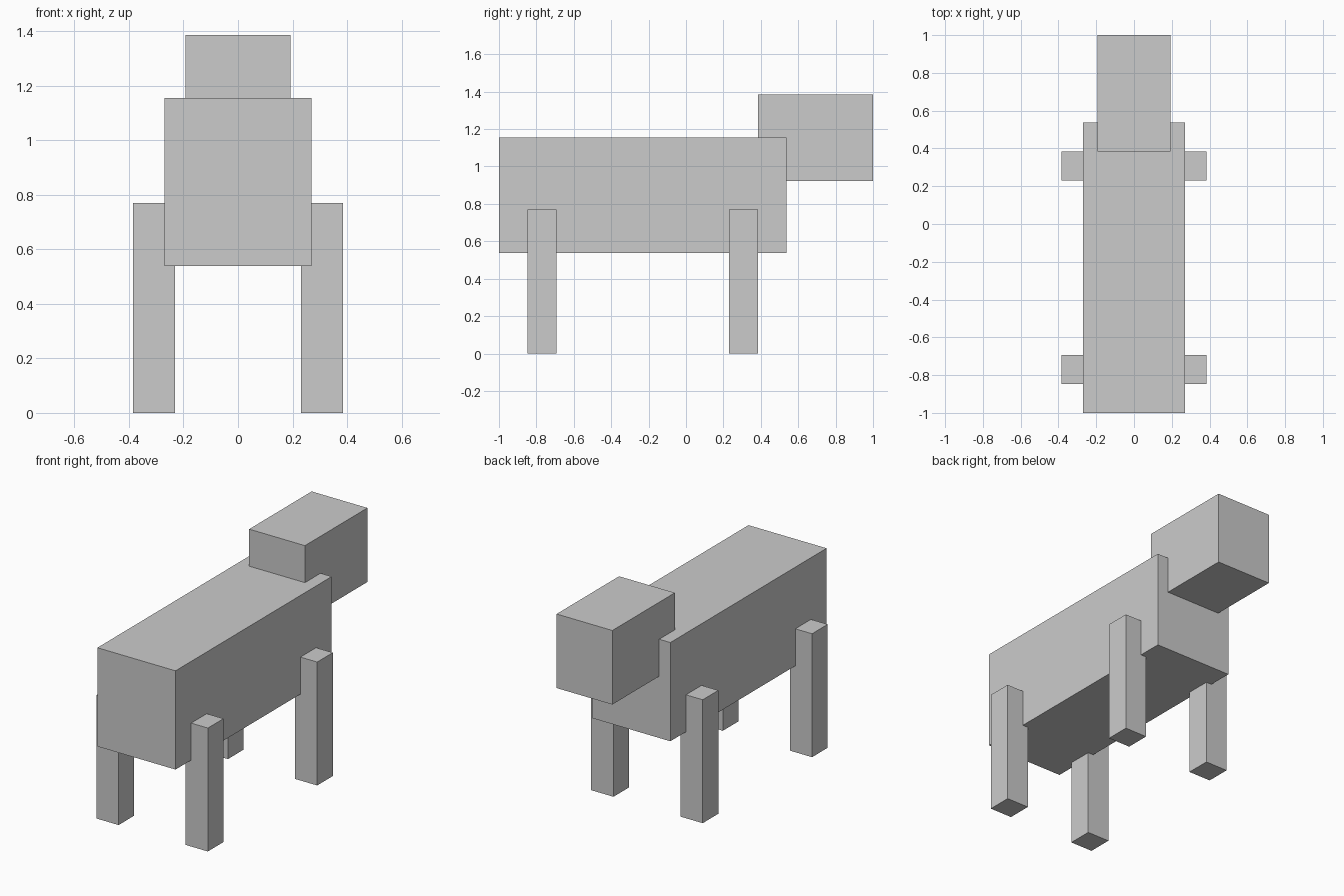
import bpy

if "Cube" in bpy.data.objects:
    bpy.data.objects.remove(bpy.data.objects["Cube"])

U = 2 / 26  # grid unit: the model is 26 units long

grey = bpy.data.materials.new("plain grey")
grey.diffuse_color = (0.6, 0.6, 0.6, 1)
grey.use_nodes = True
grey.node_tree.nodes["Principled BSDF"].inputs["Base Color"].default_value = grey.diffuse_color


def box(name, x, y, z):
    """Box from (min, max) ranges given in grid units."""
    ranges = (x, y, z)
    bpy.ops.mesh.primitive_cube_add(size=1, location=[(a + b) / 2 * U for a, b in ranges])
    ob = bpy.context.object
    ob.name = name
    ob.scale = [(b - a) * U for a, b in ranges]
    bpy.ops.object.transform_apply(location=False, rotation=False, scale=True)
    ob.data.materials.append(grey)
    return ob


# Body and head
box("body", (-3.5, 3.5), (-13, 7), (7, 15))
box("head", (-2.5, 2.5), (5, 13), (12, 18))

# Four legs, partly sunk into the body sides
for end, y in (("hind", (-11, -9)), ("fore", (3, 5))):
    box(end + "_leg_right", (3, 5), y, (0, 10))
    box(end + "_leg_left", (-5, -3), y, (0, 10))
